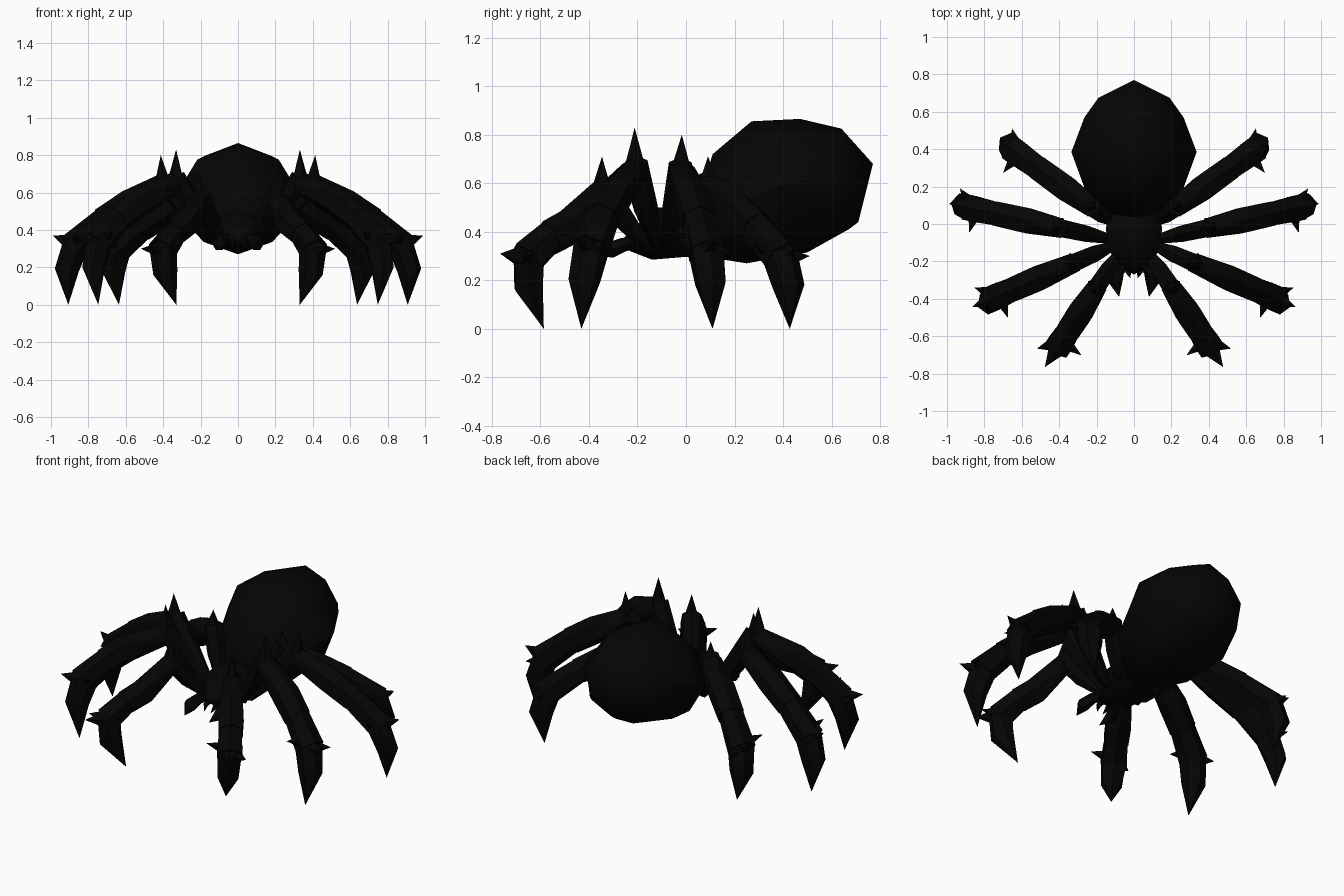
import bpy, bmesh
from math import sin, cos, pi, radians
from mathutils import Vector

cube = bpy.data.objects.get("Cube")
if cube:
    bpy.data.objects.remove(cube, do_unlink=True)

black = bpy.data.materials.new("matte black")
black.use_nodes = True
shade = (0.0015, 0.0015, 0.0015, 1)
black.diffuse_color = shade
bsdf = black.node_tree.nodes["Principled BSDF"]
bsdf.inputs["Base Color"].default_value = shade
bsdf.inputs["Roughness"].default_value = 0.9


def finish(name, bm, mirror=False):
    bmesh.ops.recalc_face_normals(bm, faces=bm.faces)
    mesh = bpy.data.meshes.new(name)
    bm.to_mesh(mesh)
    bm.free()
    mesh.materials.append(black)
    obj = bpy.data.objects.new(name, mesh)
    bpy.context.collection.objects.link(obj)
    if mirror:
        obj.modifiers.new("mirror", 'MIRROR')
    bpy.ops.object.select_all(action='DESELECT')
    obj.select_set(True)
    bpy.context.view_layer.objects.active = obj
    bpy.ops.object.shade_smooth_by_angle(angle=radians(50))


def skin(bm, rings):
    """Bridge rings of points; a ring of one point is a pole."""
    loops = [[bm.verts.new(p) for p in ring] for ring in rings]
    for a, b in zip(loops, loops[1:]):
        n = max(len(a), len(b))
        for i in range(n):
            j = (i + 1) % n
            quad = [a[i % len(a)], a[j % len(a)], b[j % len(b)], b[i % len(b)]]
            bm.faces.new(list(dict.fromkeys(quad)))
    for end in (loops[0], loops[-1]):
        if len(end) > 2:
            bm.faces.new(end)


def tube(bm, path, radii, side, n=6):
    """Tapered tube with a ridge on top; zero radius makes a point."""
    rings = []
    for i, (p, r) in enumerate(zip(path, radii)):
        along = (path[min(i + 1, len(path) - 1)] - path[max(i - 1, 0)]).normalized()
        u = (side - along * side.dot(along)).normalized()
        v = along.cross(u)
        turn = [2 * pi * k / n for k in range(n)]
        rings.append([p + (u * sin(t) + v * cos(t)) * r for t in turn] if r else [p])
    skin(bm, rings)


def hull(name, sections, front, back, n=8):
    """Body from slanted sections: top (y, z), bottom (y, z), half width."""
    rings = [[Vector((0, *front))]]
    for top, bottom, width in sections:
        top, bottom = Vector((0, *top)), Vector((0, *bottom))
        mid, up = (top + bottom) / 2, (top - bottom) / 2
        ring = []
        for k in range(n):
            t = 2 * pi * k / n
            narrow = .92 if cos(t) > .1 else 1
            ring.append(mid + up * cos(t) + Vector((sin(t) * width * narrow, 0, 0)))
        rings.append(ring)
    rings.append([Vector((0, *back))])
    bm = bmesh.new()
    skin(bm, rings)
    finish(name, bm)


# Body
hull("abdomen", [((.06, .56), (.06, .3), .14), ((.11, .72), (.25, .27), .26),
                 ((.27, .855), (.5, .315), .335), ((.47, .865), (.67, .41), .265),
                 ((.64, .825), (.71, .44), .19)],
     (.03, .42), (.77, .68))
hull("head", [((-.23, .4), (-.23, .32), .07), ((-.13, .5), (-.14, .285), .14),
              ((-.02, .5), (-.02, .295), .15), ((.06, .46), (.06, .3), .13)],
     (-.27, .36), (.1, .4))

# Fangs, feelers beside the mouth
bm = bmesh.new()
side = Vector((0, 0, 1))
tube(bm, [Vector(p) for p in ((.03, -.2, .36), (.08, -.25, .35), (.1, -.31, .325), (.08, -.39, .3))],
     (.02, .03, .038, 0), side)
tube(bm, [Vector(p) for p in ((.025, -.22, .34), (.03, -.26, .33), (.02, -.29, .3))],
     (.015, .015, 0), side)
finish("fangs", bm, mirror=True)

# Legs: root, heading, tip heading, then (reach, height) of knee, middle, ankle, knee spike, claw, tip
legs = {
    "front_legs": ((.09, -.17), -57, -60, (.21, .56), (.37, .42), (.57, .29), (.21, .71), (.71, .31), (.48, 0)),
    "second_legs": ((.12, -.12), -23.5, -26.4, (.23, .65), (.44, .55), (.68, .33), (.23, .83), (.81, .36), (.7, 0)),
    "third_legs": ((.13, -.08), 12.5, 13.7, (.28, .64), (.46, .54), (.76, .31), (.29, .8), (.88, .37), (.8, 0)),
    "back_legs": ((.13, .02), 36, 38.8, (.13, .59), (.3, .5), (.63, .29), (.12, .71), (.73, .34), (.65, 0)),
}
for name, (root, heading, tip_heading, *marks, (reach, _)) in legs.items():
    a, b = radians(heading), radians(tip_heading)
    out = Vector((cos(a), sin(a), 0))
    side = Vector((-sin(a), cos(a), 0))
    up = Vector((0, 0, 1))
    base = Vector((*root, .35))
    knee, middle, ankle, peak, claw = [
        Vector((*root, 0)) + out * r + up * z for r, z in marks]
    tip = Vector((root[0] + cos(b) * reach, root[1] + sin(b) * reach, 0))
    shin = middle.lerp(ankle, .5) + up * .02
    foot = ankle.lerp(tip, .4) + out * .03
    bm = bmesh.new()
    # Thigh rising to the knee, then upper shin, lower shin and foot
    tube(bm, [base - out * .05, base, base.lerp(knee, .5), knee + up * .03],
         (.02, .028, .05, .055), side)
    tube(bm, [knee - out * .03, knee, middle, shin], (.035, .06, .078, .075), side)
    tube(bm, [middle, shin, ankle + out * .01], (.055, .07, .08), side)
    tube(bm, [shin, ankle, foot, tip], (.05, .075, .066, 0), side)
    # Thorns on the knee and around the ankle
    thorns = [(knee - up * .03, peak, .058), (ankle - out * .03, claw, .075),
              (ankle - out * .03 + up * .02, ankle - side * .13 + up * .06 - out * .02, .05),
              (ankle - out * .02, ankle + side * .09 + out * .08 + up * .01, .06)]
    for start, end, r in thorns:
        tube(bm, [start, end], (r, 0), side + out * .1 + up * .1, 5)
    finish(name, bm, mirror=True)
